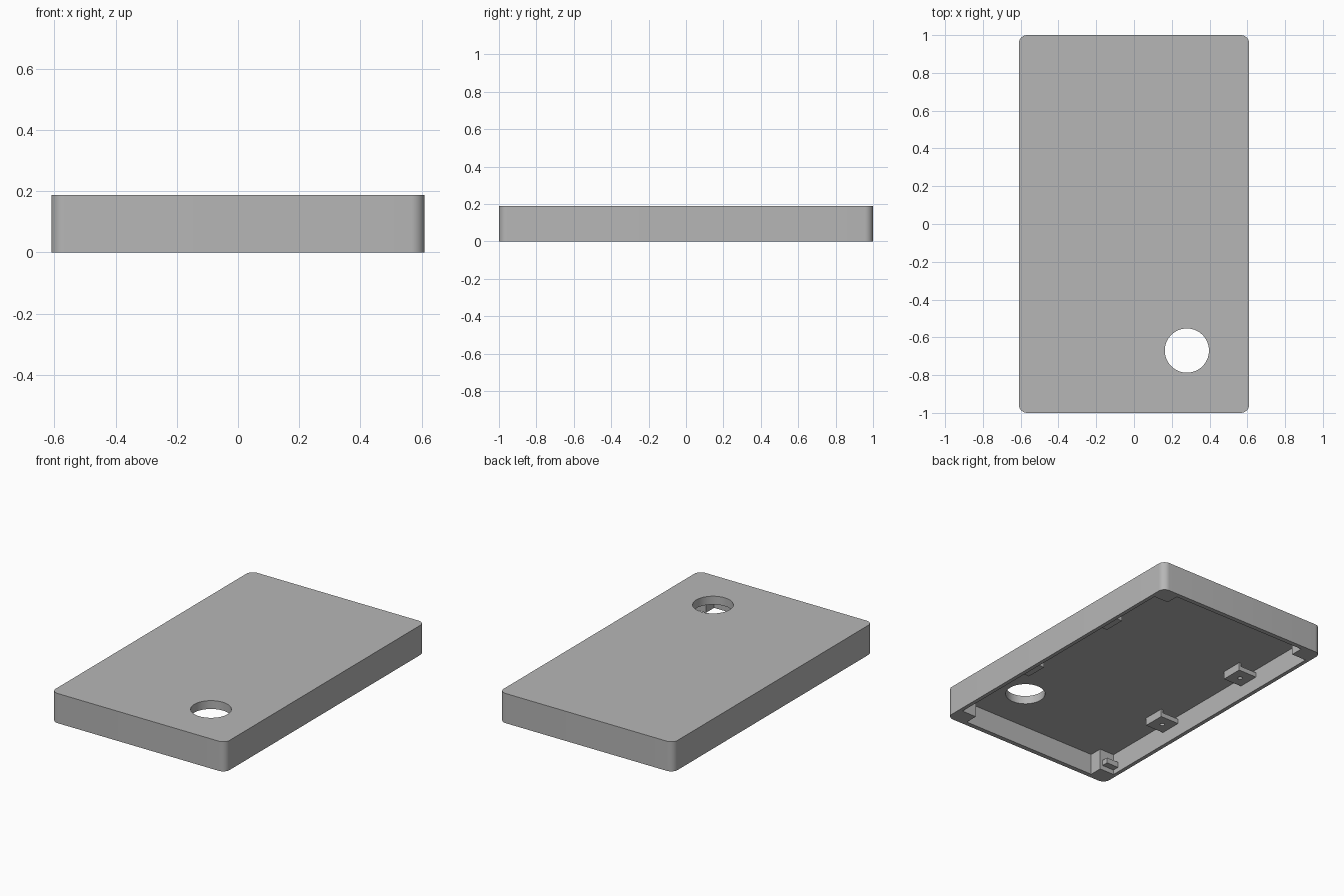
import bpy, bmesh, math

if "Cube" in bpy.data.objects:
    bpy.data.objects.remove(bpy.data.objects["Cube"], do_unlink=True)

HX, HY, H = 0.61, 1.0, 0.188      # outer half sizes and height
IX, IY, CEIL = 0.585, 0.97, 0.135  # cavity half sizes and ceiling
BX, BY = 0.482, 0.887              # inner corner of the corner blocks

gray = bpy.data.materials.new("plain gray")
gray.use_nodes = True
color = (0.47, 0.47, 0.47, 1)
gray.diffuse_color = color
gray.node_tree.nodes["Principled BSDF"].inputs["Base Color"].default_value = color


def prism(name, outline, z0, z1):
    """Extrude a flat outline from z0 up to z1."""
    bm = bmesh.new()
    face = bm.faces.new([bm.verts.new((x, y, z0)) for x, y in outline])
    new = bmesh.ops.extrude_face_region(bm, geom=[face])["geom"]
    bmesh.ops.translate(bm, vec=(0, 0, z1 - z0),
                        verts=[v for v in new if isinstance(v, bmesh.types.BMVert)])
    bmesh.ops.recalc_face_normals(bm, faces=bm.faces)
    mesh = bpy.data.meshes.new(name)
    bm.to_mesh(mesh)
    bm.free()
    mesh.materials.append(gray)
    ob = bpy.data.objects.new(name, mesh)
    bpy.context.collection.objects.link(ob)
    return ob


def box(name, x0, x1, y0, y1, z0, z1):
    return prism(name, [(x0, y0), (x1, y0), (x1, y1), (x0, y1)], z0, z1)


def circle(cx, cy, r, n):
    return [(cx + r * math.cos(math.tau * i / n), cy + r * math.sin(math.tau * i / n))
            for i in range(n)]


def rounded(hx, hy, r, steps=10):
    pts = []
    for k, (sx, sy) in enumerate([(1, 1), (-1, 1), (-1, -1), (1, -1)]):
        for i in range(steps + 1):
            a = math.pi / 2 * (k + i / steps)
            pts.append((sx * (hx - r) + r * math.cos(a), sy * (hy - r) + r * math.sin(a)))
    return pts


def cut(target, cutter):
    mod = target.modifiers.new("cut", "BOOLEAN")
    mod.operation, mod.solver, mod.object = "DIFFERENCE", "EXACT", cutter
    bpy.context.view_layer.objects.active = target
    bpy.ops.object.modifier_apply(modifier=mod.name)
    bpy.data.objects.remove(cutter, do_unlink=True)


def smooth(ob):
    bpy.ops.object.select_all(action="DESELECT")
    ob.select_set(True)
    bpy.context.view_layer.objects.active = ob
    bpy.ops.object.shade_smooth_by_angle(angle=math.radians(30))


# Cover shell: hollow underside that leaves a solid block in each corner
shell = prism("cover_shell", rounded(HX, HY, 0.045), 0, H)
cross = []
for sx, sy in [(1, 1), (-1, 1), (-1, -1), (1, -1)]:
    corner = [(sx * IX, sy * BY), (sx * BX, sy * BY), (sx * BX, sy * IY)]
    cross += corner if sx * sy > 0 else corner[::-1]
cut(shell, prism("cavity_cutter", cross, -0.1, CEIL))

# Round opening through the top
cut(shell, prism("hole_cutter", circle(0.28, -0.67, 0.117, 64), 0.05, 0.3))
smooth(shell)

# Screw brackets along both long walls: drilled plate with an upright lip
for side, sx in (("left", 1), ("right", -1)):
    for end, cy in (("front", -0.36), ("back", 0.36)):
        xs = sorted((sx * 0.454, sx * (IX + 0.005)))
        plate = box(f"{side}_{end}_bracket_plate", *xs, cy - 0.07, cy + 0.07, 0.085, 0.115)
        cut(plate, prism("screw_cutter", circle(sx * 0.52, cy, 0.014, 20), 0, 0.2))
        smooth(plate)
        xs = sorted((sx * 0.454, sx * 0.47))
        box(f"{side}_{end}_bracket_lip", *xs, cy - 0.07, cy + 0.07, 0.085, CEIL + 0.003)

# Small ledge beside one front corner block
box("corner_ledge", -IX - 0.005, -0.5, -BY - 0.005, -0.845, 0.03, 0.065)
